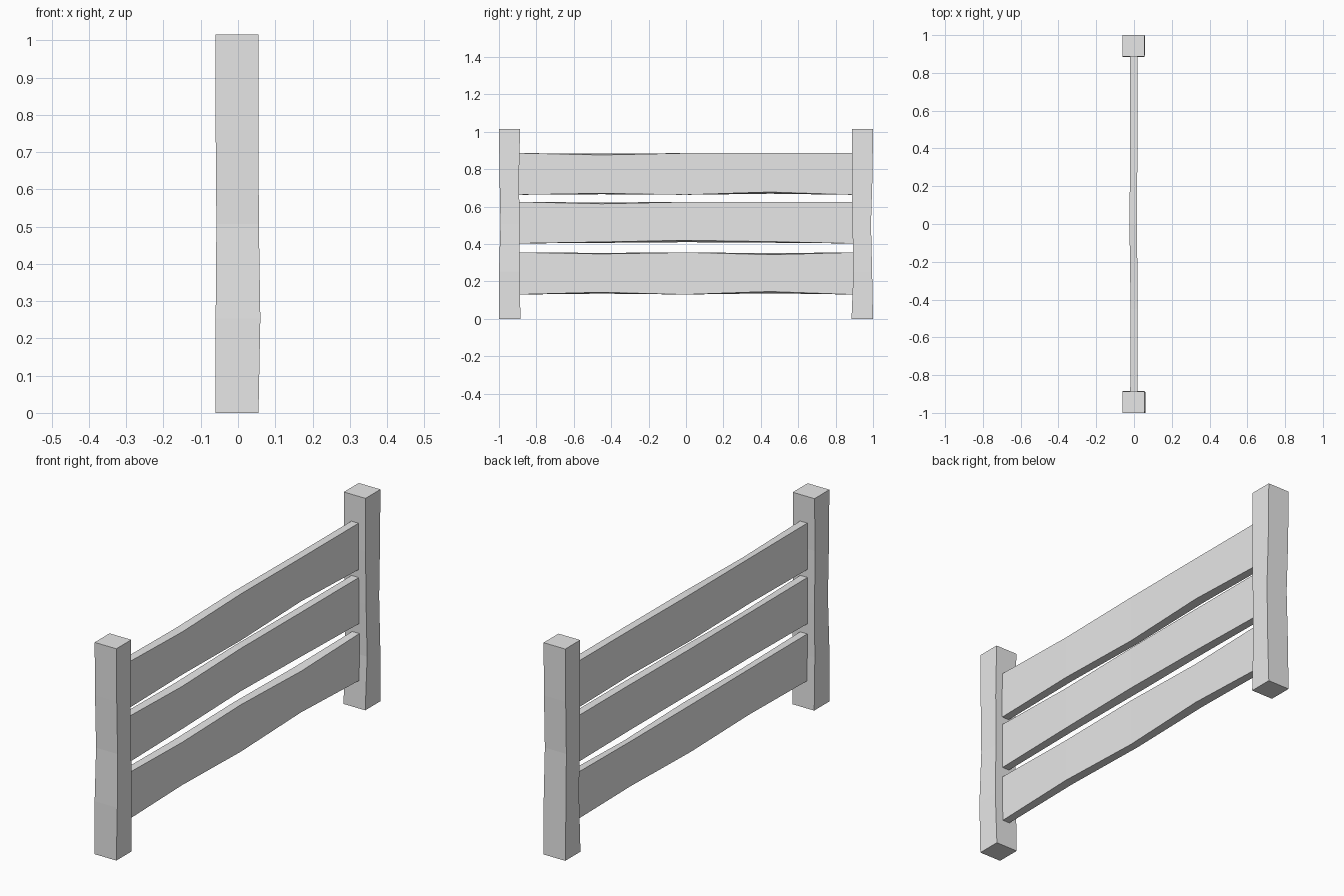
import bpy
import bmesh

cube = bpy.data.objects.get("Cube")
if cube:
    bpy.data.objects.remove(cube, do_unlink=True)

# One plain colour for the whole fence
GREY = (0.8, 0.8, 0.8, 1.0)
mat = bpy.data.materials.new("light_grey")
mat.use_nodes = True
mat.diffuse_color = GREY
mat.node_tree.nodes["Principled BSDF"].inputs["Base Color"].default_value = GREY


def loft(name, rings):
    """Skin four-cornered rings into a closed, flat-shaded beam."""
    bm = bmesh.new()
    loops = [[bm.verts.new(p) for p in ring] for ring in rings]
    for a, b in zip(loops, loops[1:]):
        for i in range(4):
            j = (i + 1) % 4
            bm.faces.new((a[i], a[j], b[j], b[i]))
    bm.faces.new(loops[0][::-1])
    bm.faces.new(loops[-1])
    bmesh.ops.recalc_face_normals(bm, faces=bm.faces)
    mesh = bpy.data.meshes.new(name)
    bm.to_mesh(mesh)
    bm.free()
    mesh.materials.append(mat)
    obj = bpy.data.objects.new(name, mesh)
    bpy.context.collection.objects.link(obj)
    return obj


# Posts: hand-hewn square section (x0, x1, y0, y1) at even heights
HEIGHT = 1.015
posts = {
    "front_post": [(-.06, .055, -1, -.885), (-.06, .06, -1, -.89),
                   (-.058, .056, -.992, -.89), (-.06, .055, -.997, -.893),
                   (-.06, .055, -1, -.887)],
    "back_post": [(-.06, .055, .885, 1), (-.06, .058, .895, .995),
                  (-.058, .056, .89, .989), (-.06, .055, .887, .997),
                  (-.06, .055, .887, 1)],
}
for name, sections in posts.items():
    rings = []
    for k, (x0, x1, y0, y1) in enumerate(sections):
        z = HEIGHT * k / 4
        rings.append([(x0, y0, z), (x1, y0, z), (x1, y1, z), (x0, y1, z)])
    loft(name, rings)

# Rails: base heights plus dents in the lower and upper edge along the length
STATIONS = (-.895, -.45, 0, .45, .895)
BOW = (0, .002, -.004, 0, 0)
rails = {
    "lower_rail": (.13, .355, (0, .012, 0, .016, 0), (0, -.008, 0, -.012, 0)),
    "middle_rail": (.403, .625, (0, .008, .017, .01, 0), (0, -.01, 0, 0, 0)),
    "upper_rail": (.663, .886, (0, .008, 0, .015, 0), (0, -.01, 0, 0, 0)),
}
for name, (low, high, dent_low, dent_high) in rails.items():
    rings = []
    for y, bow, dl, dh in zip(STATIONS, BOW, dent_low, dent_high):
        x0, x1 = -.02 + bow, .018 + bow / 2
        # The right-hand edges are worn more than the left-hand ones
        rings.append([(x0, y, low + dl * .4), (x1, y, low + dl),
                      (x1, y, high + dh), (x0, y, high + dh * .3)])
    loft(name, rings)
